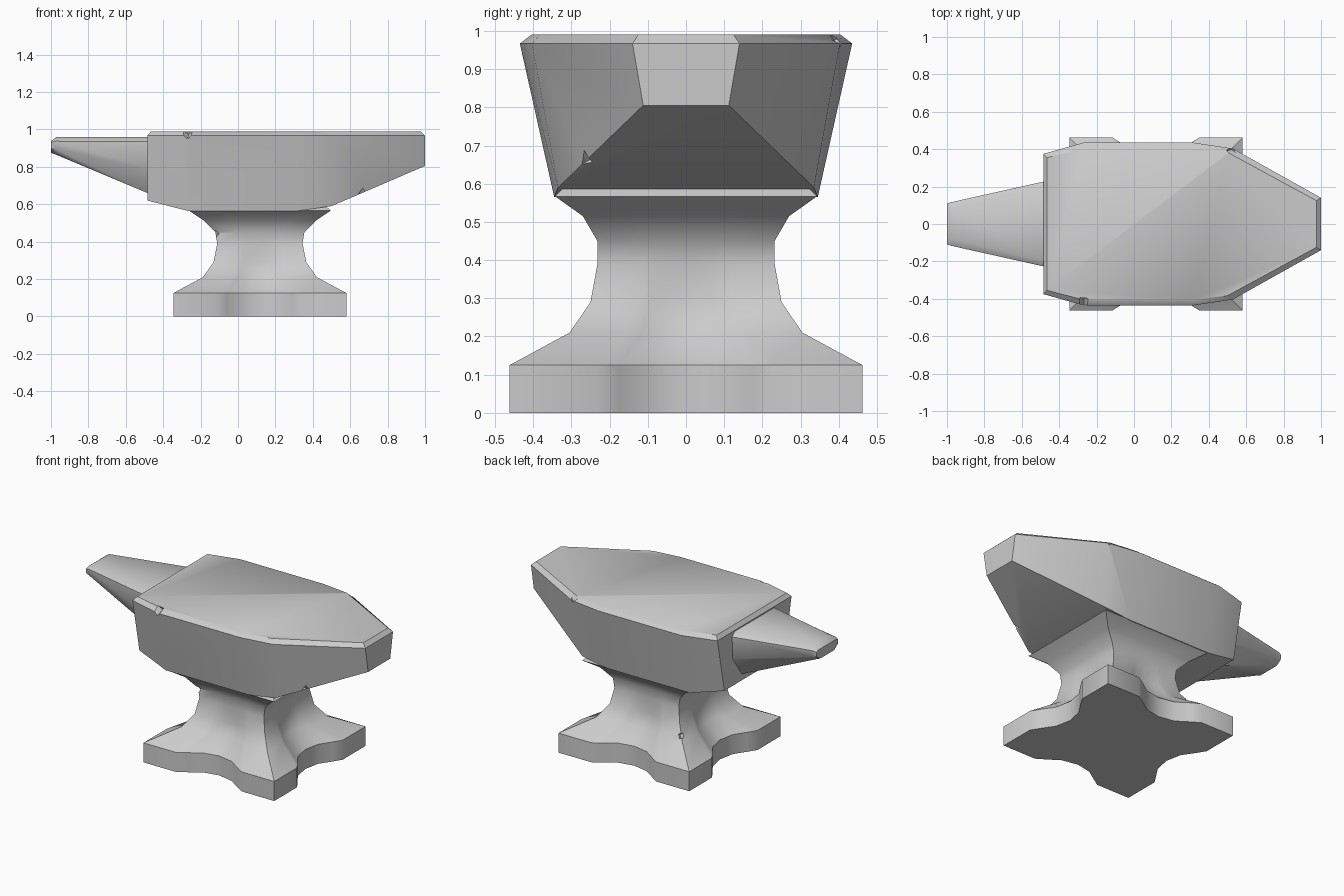
import bpy, bmesh
from math import radians
from mathutils import Matrix, Euler

if "Cube" in bpy.data.objects:
    bpy.data.objects.remove(bpy.data.objects["Cube"])


def loft(name, rings, cap_strips=False):
    """Skin a stack of closed rings; cap_strips caps mirrored rings with cross strips."""
    bm = bmesh.new()
    loops = [[bm.verts.new(p) for p in r] for r in rings]
    n = len(rings[0])
    for a, b in zip(loops, loops[1:]):
        for i in range(n):
            j = (i + 1) % n
            bm.faces.new((a[i], a[j], b[j], b[i]))
    bm.faces.new(loops[-1])
    if cap_strips:
        first = loops[0]
        for i in range(n // 2 - 1):
            bm.faces.new((first[i], first[i + 1], first[n - 2 - i], first[n - 1 - i]))
    else:
        bm.faces.new(loops[0][::-1])
    bmesh.ops.recalc_face_normals(bm, faces=bm.faces)
    mesh = bpy.data.meshes.new(name)
    bm.to_mesh(mesh)
    bm.free()
    ob = bpy.data.objects.new(name, mesh)
    bpy.context.collection.objects.link(ob)
    return ob


def mirror_y(half):
    return half + [(x, -y, z) for x, y, z in reversed(half)]


def finish(ob, chips=()):
    """Cut small dents out of the edges, then smooth by angle."""
    bpy.ops.object.select_all(action='DESELECT')
    ob.select_set(True)
    bpy.context.view_layer.objects.active = ob
    for pos, size in chips:
        bm = bmesh.new()
        rot = Euler((radians(40), radians(35), radians(20))).to_matrix().to_4x4()
        bmesh.ops.create_cube(bm, size=size, matrix=Matrix.Translation(pos) @ rot)
        mesh = bpy.data.meshes.new("chip_cutter")
        bm.to_mesh(mesh)
        bm.free()
        cutter = bpy.data.objects.new("chip_cutter", mesh)
        cutter.hide_render = True
        bpy.context.collection.objects.link(cutter)
        mod = ob.modifiers.new("chip", 'BOOLEAN')
        mod.operation = 'DIFFERENCE'
        mod.solver = 'EXACT'
        mod.object = cutter
        bpy.ops.object.modifier_apply(modifier=mod.name)
        bpy.data.objects.remove(cutter)
    bpy.ops.object.shade_smooth_by_angle(angle=radians(38))


# Main block: tapered sides, rising underside, chamfered top
lower = [(-.485, .305, .62), (-.27, .345, .565), (.32, .345, .565), (.50, .335, .59), (1, .112, .805)]
upper = [(-.485, .375, .967), (-.27, .435, .967), (.32, .435, .967), (.53, .403, .967), (1, .14, .967)]
face = [(-.465, .355, .99), (-.27, .405, .99), (.32, .405, .99), (.50, .383, .99), (.975, .125, .99)]
block = loft("anvil_block", [mirror_y(r) for r in (lower, upper, face)], True)
finish(block, [((-.27, -.425, .99), .05), ((.52, .40, .985), .035), ((.67, -.27, .655), .04)])

# Horn: six-sided side profile tapering to a blunt tip
root = [(-.46, .205, .96), (-.46, .232, .935), (-.46, .225, .785), (-.46, .13, .65)]
tip = [(-1, .088, .937), (-1, .11, .93), (-1, .107, .90), (-1, .07, .875)]
neck = [(-.97, .08, .96), (-.975, .117, .937), (-.975, .113, .895), (-.975, .076, .866)]
finish(loft("horn", [mirror_y(r) for r in (root, neck, tip)]))

# Stem and base: square with scooped sides, the scoops fading out at the waist
SCOOP = [(-1, 0), (-.5, 0), (-.38, .035), (-.22, .085), (0, .105),
         (.22, .085), (.38, .035), (.5, 0)]


def base_ring(z, hx, hy, depth):
    ring = []
    for side in range(4):
        for t, d in SCOOP:
            u, v = t, d * depth
            ring.append([(.117 + u * hx, -hy + v, z), (.117 + hx - v, u * hy, z),
                         (.117 - u * hx, hy - v, z), (.117 - hx + v, -u * hy, z)][side])
    return ring


profile = [(0, .463, .462, 1), (.125, .463, .462, 1), (.21, .305, .305, .5),
           (.29, .248, .25, .2), (.39, .228, .232, 0), (.45, .238, .232, 0),
           (.515, .303, .27, 0), (.567, .38, .343, 0), (.60, .34, .31, 0)]
stem = loft("stem_and_base", [base_ring(*p) for p in profile])
finish(stem, [((-.122, -.234, .44), .03), ((-.165, .283, .24), .03)])
